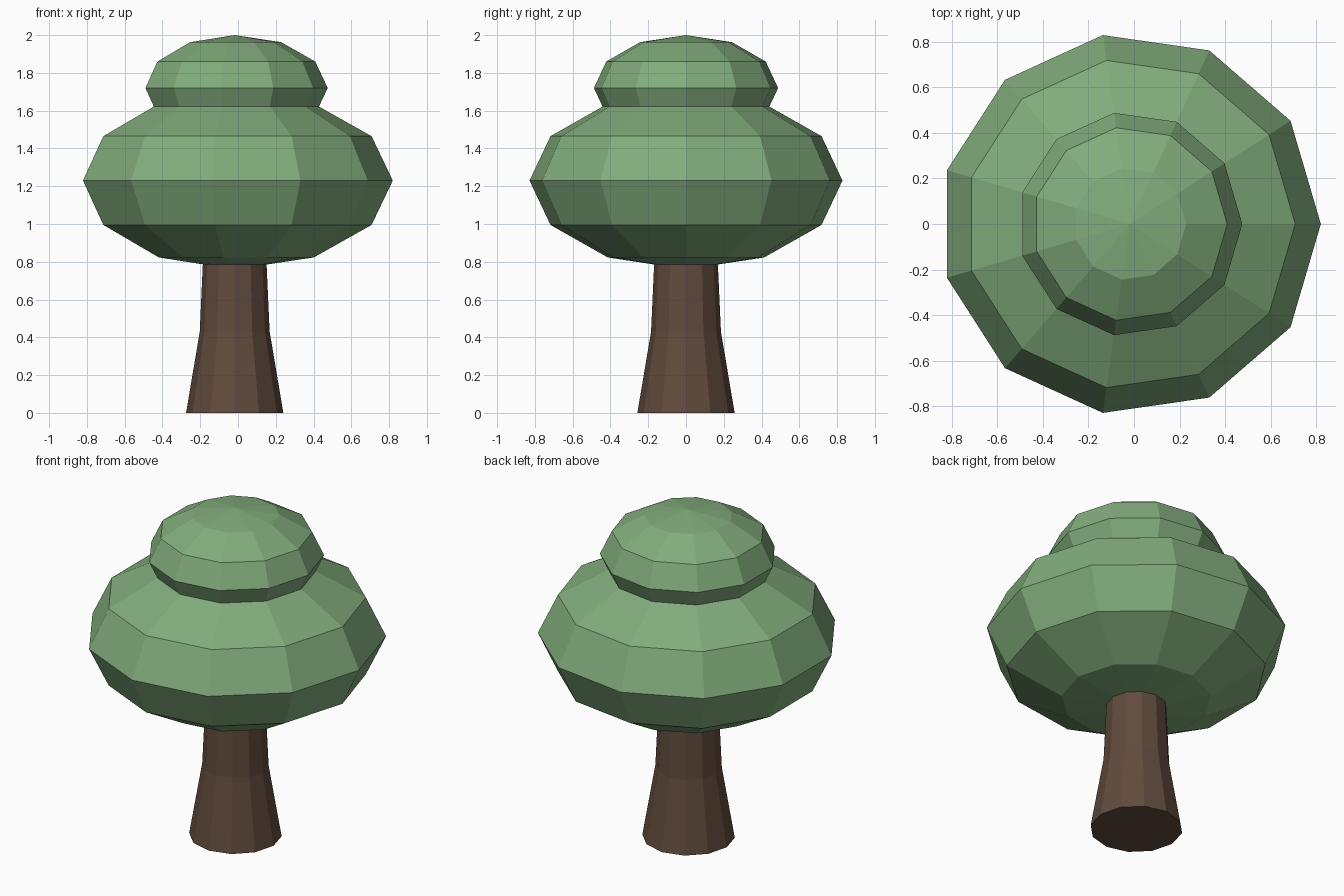
import bpy, bmesh
from math import cos, sin, tau
from mathutils import Matrix

if "Cube" in bpy.data.objects:
    bpy.data.objects.remove(bpy.data.objects["Cube"])

CX = -0.0175  # shared axis of trunk and crown


def material(name, rgb):
    m = bpy.data.materials.new(name)
    m.diffuse_color = (*rgb, 1)
    m.use_nodes = True
    m.node_tree.nodes["Principled BSDF"].inputs["Base Color"].default_value = m.diffuse_color
    return m


def add_object(name, bm, mat):
    bmesh.ops.recalc_face_normals(bm, faces=bm.faces[:])
    me = bpy.data.meshes.new(name)
    bm.to_mesh(me)
    bm.free()
    me.materials.append(mat)
    ob = bpy.data.objects.new(name, me)
    bpy.context.collection.objects.link(ob)
    ob.location.x = CX
    return ob


def crown(name, radius, half_height, z, mat):
    # squashed low-poly ball, 11 sides and 6 rings
    bm = bmesh.new()
    bmesh.ops.create_uvsphere(bm, u_segments=11, v_segments=6, radius=1)
    # put one corner exactly on +x
    far = max(bm.verts, key=lambda v: (round(v.co.xy.length, 4), v.co.x))
    turn = Matrix.Rotation(-far.co.xy.to_3d().to_2d().angle_signed((1, 0)) * -1, 4, 'Z')
    if abs((turn @ far.co).y) > 1e-3:
        turn.invert()
    bmesh.ops.transform(bm, verts=bm.verts[:], matrix=turn)
    bmesh.ops.scale(bm, verts=bm.verts[:], vec=(radius, radius, half_height))
    bmesh.ops.translate(bm, verts=bm.verts[:], vec=(0, 0, z))
    return add_object(name, bm, mat)


def lathe(name, profile, sides, mat):
    # closed column from (radius, height) rings
    bm = bmesh.new()
    rings = [[bm.verts.new((r * cos(tau * i / sides), r * sin(tau * i / sides), z))
              for i in range(sides)] for r, z in profile]
    for a, b in zip(rings, rings[1:]):
        for i in range(sides):
            j = (i + 1) % sides
            bm.faces.new((a[i], a[j], b[j], b[i]))
    bm.faces.new(rings[0][::-1])
    bm.faces.new(rings[-1])
    return add_object(name, bm, mat)


leaf = material("leaf_green", (0.22, 0.41, 0.20))
bark = material("bark_brown", (0.12, 0.07, 0.046))

# flared trunk running up into the foliage
lathe("trunk", [(0.2575, 0), (0.185, 0.43), (0.165, 0.87)], 12, bark)

# two stacked foliage balls
crown("lower_foliage", 0.837, 0.47, 1.23, leaf)
crown("upper_foliage", 0.4925, 0.28, 1.72, leaf)
